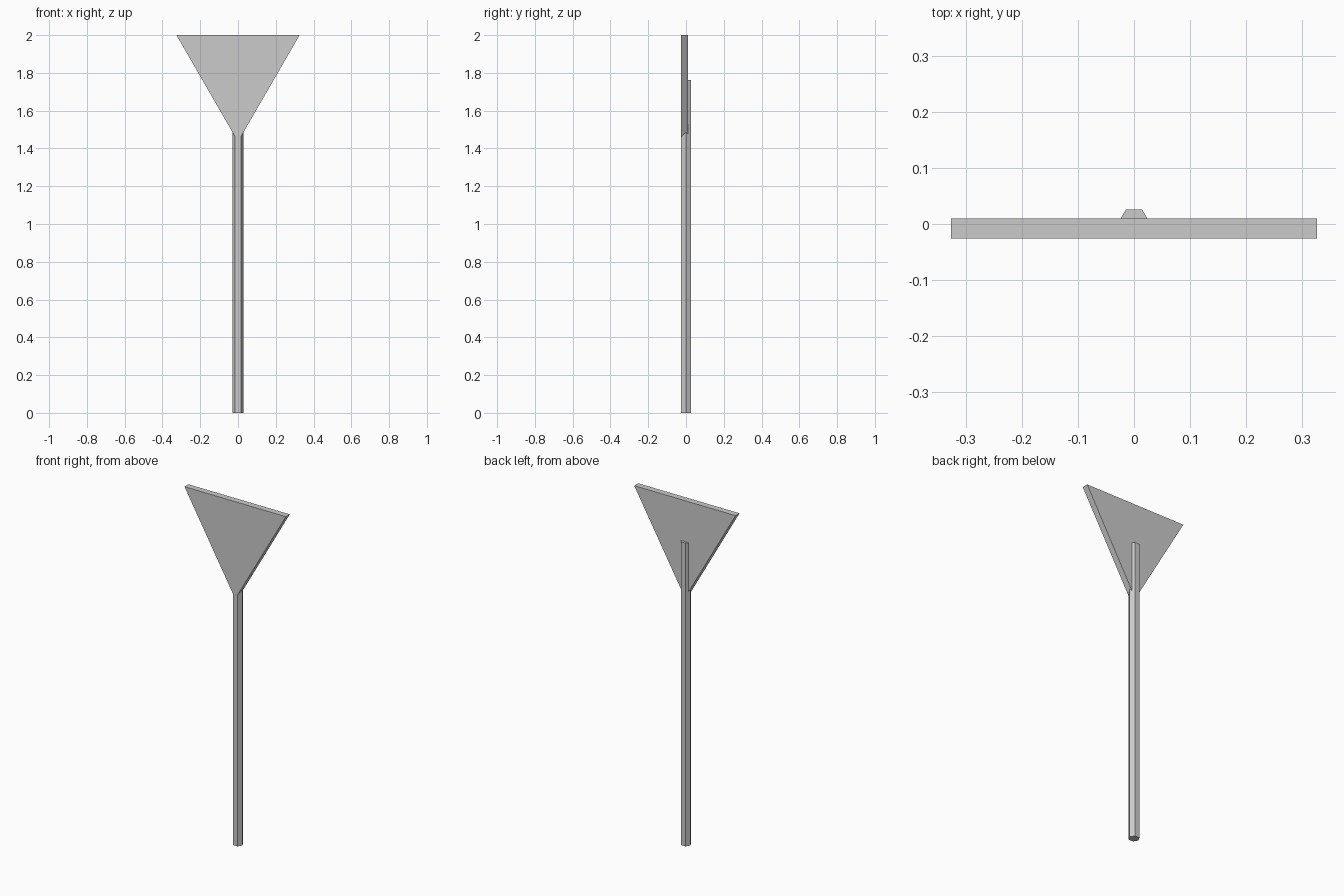
import bpy, bmesh, math

cube = bpy.data.objects.get("Cube")
if cube:
    bpy.data.objects.remove(cube, do_unlink=True)

GREY = (0.6, 0.6, 0.6, 1.0)
grey = bpy.data.materials.new("plain_grey")
grey.use_nodes = True
grey.diffuse_color = GREY
grey.node_tree.nodes["Principled BSDF"].inputs["Base Color"].default_value = GREY


def prism(name, outline, offset):
    """Extrude a flat outline along an offset vector into a closed solid."""
    bm = bmesh.new()
    face = bm.faces.new([bm.verts.new(p) for p in outline])
    grown = bmesh.ops.extrude_face_region(bm, geom=[face], use_keep_orig=True)
    moved = [v for v in grown["geom"] if isinstance(v, bmesh.types.BMVert)]
    bmesh.ops.translate(bm, verts=moved, vec=offset)
    bmesh.ops.recalc_face_normals(bm, faces=bm.faces)
    mesh = bpy.data.meshes.new(name)
    bm.to_mesh(mesh)
    bm.free()
    mesh.materials.append(grey)
    obj = bpy.data.objects.new(name, mesh)
    bpy.context.collection.objects.link(obj)
    return obj


# Six-sided pole with a flat side to the front and back
radius = 0.0295
hexagon = [(radius * math.cos(math.radians(60 * i)),
            radius * math.sin(math.radians(60 * i)), 0) for i in range(6)]
prism("pole", hexagon, (0, 0, 1.762))

# Equilateral sign plate, point down, flush with the front of the pole
half = 0.326
front = -0.0258
triangle = [(-half, front, 2), (half, front, 2),
            (0, front, 2 - half * math.sqrt(3))]
prism("sign_plate", triangle, (0, 0.036, 0))
